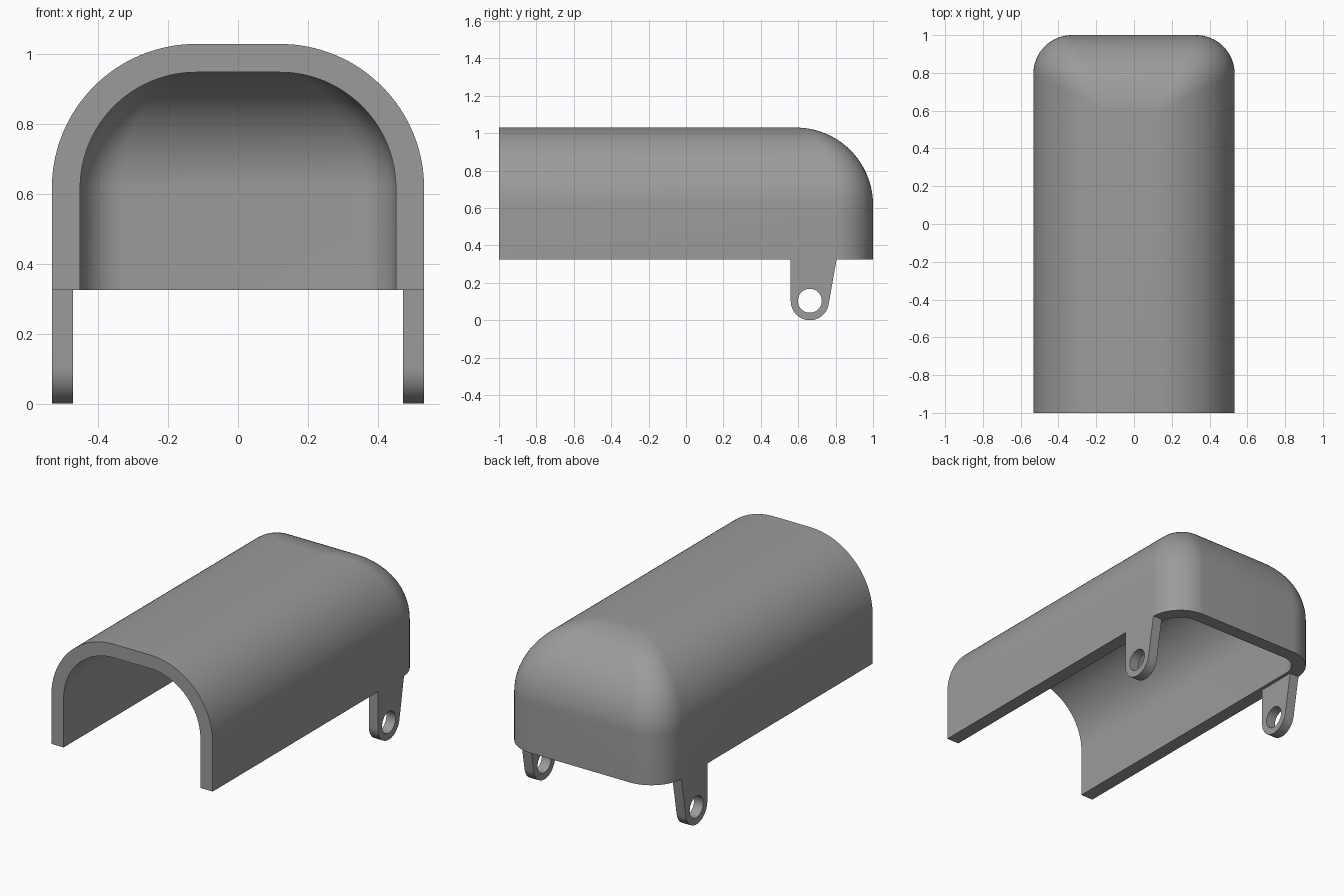
import bpy, bmesh, math
from mathutils import Vector

if "Cube" in bpy.data.objects:
    bpy.data.objects.remove(bpy.data.objects["Cube"])

grey = bpy.data.materials.new("mid grey")
grey.diffuse_color = (0.33, 0.33, 0.33, 1)
grey.use_nodes = True
grey.node_tree.nodes["Principled BSDF"].inputs["Base Color"].default_value = grey.diffuse_color

BOTTOM, FRONT = 0.325, -1.0
CX, CY, CZ = 0.12, 0.587, 0.617      # centre lines of the large top fillet
R_OUT, R_CORNER, WALL = 0.413, 0.205, 0.081
STEPS, ARC = 32, 16


def finish(bm, name):
    bmesh.ops.remove_doubles(bm, verts=bm.verts, dist=1e-5)
    bmesh.ops.recalc_face_normals(bm, faces=bm.faces)
    mesh = bpy.data.meshes.new(name)
    bm.to_mesh(mesh)
    bm.free()
    mesh.materials.append(grey)
    ob = bpy.data.objects.new(name, mesh)
    bpy.context.collection.objects.link(ob)
    bpy.ops.object.select_all(action='DESELECT')
    ob.select_set(True)
    bpy.context.view_layer.objects.active = ob
    bpy.ops.object.shade_smooth_by_angle(angle=math.radians(30))
    return ob


def outline(big, small, theta, z0=None):
    """U-shaped outline at one fillet angle, with a rolled corner of radius small."""
    c, s = math.cos(theta), math.sin(theta)
    side, back = Vector((c, 0, s)), Vector((0, c, s))
    centre = Vector((CX + (big - small) * c, CY + (big - small) * c, CZ + (big - small) * s))
    half = [Vector((CX + big * c, FRONT, CZ + big * s))]
    half += [centre + small * side.slerp(back, i / ARC) if c > 1e-4 else centre + small * side
             for i in range(ARC + 1)]
    if z0 is not None:
        for p in half:
            p.z = z0
    return half + [Vector((-p.x, p.y, p.z)) for p in reversed(half)]


def skin(bm, big, small):
    rows = [outline(big, small, 0, BOTTOM)]
    rows += [outline(big, small, math.pi / 2 * i / STEPS) for i in range(STEPS + 1)]
    rows = [[bm.verts.new(p) for p in row] for row in rows]
    for a, b in zip(rows, rows[1:]):
        for i in range(len(a) - 1):
            bm.faces.new((a[i], a[i + 1], b[i + 1], b[i]))
    t = rows[-1]                       # flat strip along the top
    bm.faces.new((t[0], t[1], t[-2], t[-1]))
    return rows


# Hollow cover, open at the front and below
bm = bmesh.new()
outer = skin(bm, R_OUT, R_CORNER)
inner = skin(bm, R_OUT - WALL, R_CORNER - WALL)
for k in (0, -1):                      # front rim, both sides
    for j in range(len(outer) - 1):
        bm.faces.new((outer[j][k], outer[j + 1][k], inner[j + 1][k], inner[j][k]))
bm.faces.new((outer[-1][0], outer[-1][-1], inner[-1][-1], inner[-1][0]))
for i in range(len(outer[0]) - 1):     # bottom rim
    bm.faces.new((outer[0][i], outer[0][i + 1], inner[0][i + 1], inner[0][i]))
bmesh.ops.dissolve_degenerate(bm, dist=1e-6, edges=bm.edges)
finish(bm, "cover_shell")


# Hinge lugs with a pin hole
def lug(name, x0, x1):
    cy, cz, r, hole = 0.662, 0.102, 0.102, 0.064
    loop = [(0.56, BOTTOM)]
    for i in range(33):
        a = math.radians(180 + 169.9 * i / 32)
        loop.append((cy + r * math.cos(a), cz + r * math.sin(a)))
    loop.append((0.805, BOTTOM))
    ring = [(cy + hole * math.cos(math.tau * i / 40), cz + 0.002 + hole * math.sin(math.tau * i / 40))
            for i in range(40)]
    bm = bmesh.new()
    for pts in (loop, ring):
        vs = [bm.verts.new((x0, y, z)) for y, z in pts]
        for i in range(len(vs)):
            bm.edges.new((vs[i - 1], vs[i]))
    bmesh.ops.triangle_fill(bm, use_beauty=True, use_dissolve=False, edges=bm.edges[:])
    ext = bmesh.ops.extrude_face_region(bm, geom=bm.faces[:], use_keep_orig=True)
    moved = [v for v in ext["geom"] if isinstance(v, bmesh.types.BMVert)]
    bmesh.ops.translate(bm, verts=moved, vec=(x1 - x0, 0, 0))
    finish(bm, name)


lug("hinge_lug_right", 0.472, 0.533)
lug("hinge_lug_left", -0.533, -0.472)
